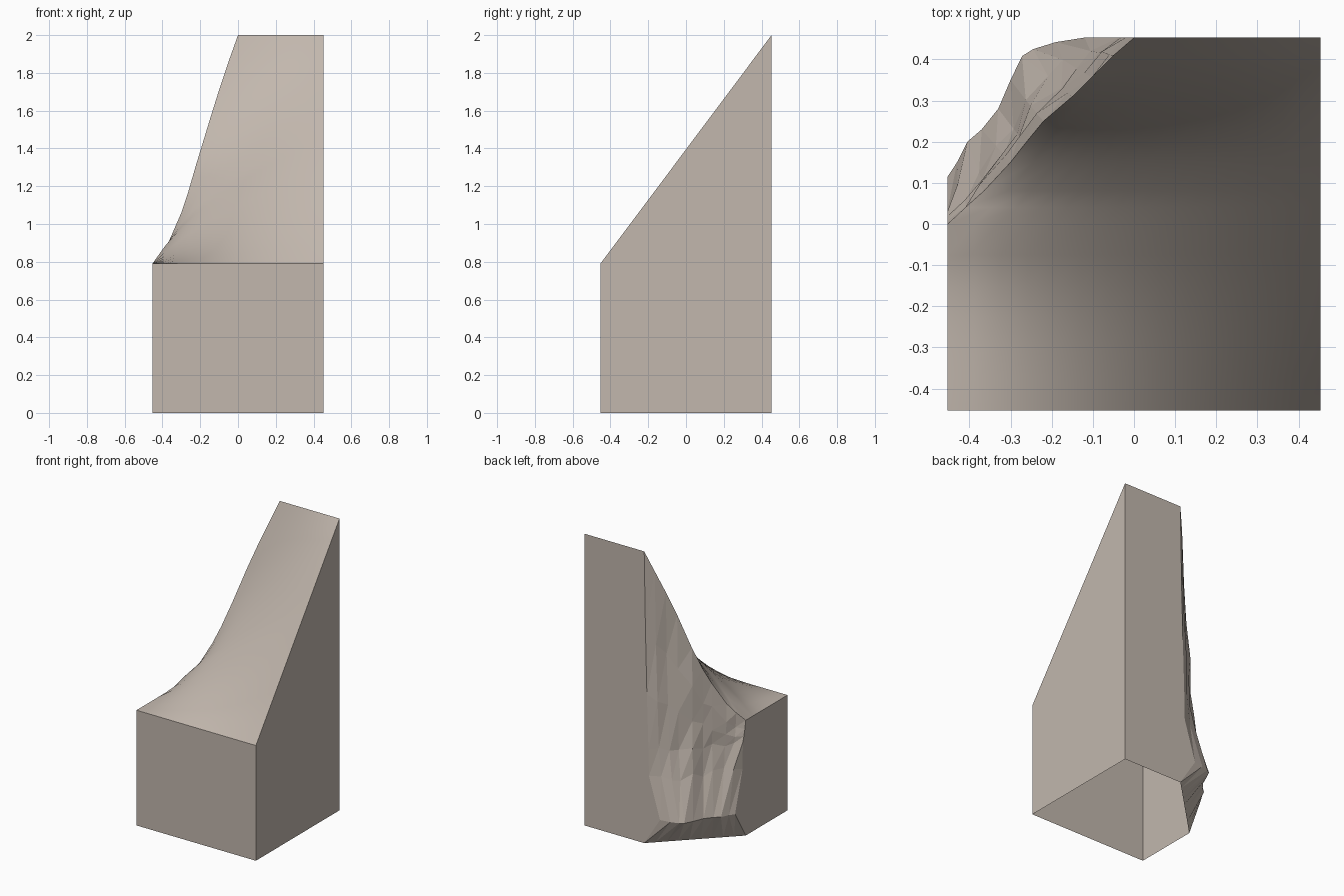
import bpy, bmesh, random
from mathutils import Vector

if "Cube" in bpy.data.objects:
    bpy.data.objects.remove(bpy.data.objects["Cube"])

random.seed(4)
E = 0.453          # half width of the block
LOW, HIGH = 0.79, 2.0
N = 14             # columns across the slope

# Upper rim of the cliff, left to back
rim = [Vector(p) for p in [
    (-E, 0, .79), (-.41, .04, .845), (-.365, .08, .91), (-.3, .15, 1.06),
    (-.265, .195, 1.165), (-.22, .25, 1.32), (-.15, .31, 1.55),
    (-.1, .36, 1.71), (-.05, .41, 1.86), (0, E, 2)]]
# Outline of the bulge near the foot of the cliff
bulge = [(-E, .115), (-.43, .15), (-.405, .2), (-.37, .23), (-.33, .28),
         (-.3, .35), (-.272, .408), (-.245, .425), (-.19, .442), (-.12, E)]

bm = bmesh.new()

# Smooth slope: rows run from the left border (or rim) to the right edge
left = [Vector((-E, -E + E * i / 6, LOW)) for i in range(6)] + rim
slope = []
for p in left:
    ramp = LOW + (HIGH - LOW) * (p.y + E) / (2 * E)
    row = []
    for j in range(N + 1):
        u = j / N
        s = u * u * (3 - 2 * u)
        row.append(bm.verts.new((p.x + (E - p.x) * u, p.y, p.z + (ramp - p.z) * s)))
    slope.append(row)
# Relax the inner heights so the slope flows evenly between its borders
for _ in range(30):
    new = {}
    for i in range(1, len(slope) - 1):
        for j in range(1, N):
            v = slope[i][j]
            near = (slope[i - 1][j], slope[i + 1][j], slope[i][j - 1], slope[i][j + 1])
            w = [1 / (n.co.xy - v.co.xy).length for n in near]
            new[v] = sum(n.co.z * k for n, k in zip(near, w)) / sum(w)
    for v, z in new.items():
        v.co.z = z
for a, b in zip(slope, slope[1:]):
    for j in range(N):
        bm.faces.new((a[j], a[j + 1], b[j + 1], b[j])).smooth = True

# Rough cliff: each column drops from the rim, over the bulge, to the foot
cols = []
for i, (p, q) in enumerate(zip(rim, bulge)):
    inner = 0 < i < len(rim) - 1
    top = p.z
    levels = [(.65 + (top - .65) * .6, .08), (.65 + (top - .65) * .28, .17),
              (.65, .27), (.47, .42 if inner else .3), (.19, 1)]
    col = [slope[6 + i][0]]
    for z, k in levels:
        v = Vector((p.x + (q[0] - p.x) * k, p.y + (q[1] - p.y) * k, z))
        if inner and k < 1:
            d = random.uniform(-.01, .012)
            v += Vector((-d, d, random.uniform(-.025, .025)))
        col.append(bm.verts.new(v))
    t = i / (len(rim) - 1)
    col.append(bm.verts.new((-E + E * t, E * t, 0)))
    cols.append(col)
for a, b in zip(cols, cols[1:]):
    for k in range(len(a) - 1):
        bm.faces.new((a[k], b[k], b[k + 1]))
        bm.faces.new((a[k], b[k + 1], a[k + 1]))

# Flat walls; the underside stays open
fl, fr, br = [bm.verts.new(c) for c in ((-E, -E, 0), (E, -E, 0), (E, E, 0))]
bm.faces.new([fl, fr] + slope[0][::-1])                            # front
bm.faces.new([fr, br] + [r[-1] for r in slope][::-1])              # right
bm.faces.new([br] + slope[-1][:0:-1] + cols[-1])                   # back
bm.faces.new([fl] + [r[0] for r in slope[:6]] + cols[0])           # left
bmesh.ops.recalc_face_normals(bm, faces=bm.faces[:])
bm.normal_update()
if slope[3][5].normal.z < 0:
    bmesh.ops.reverse_faces(bm, faces=bm.faces[:])
for e in bm.edges:
    e.smooth = all(f.smooth for f in e.link_faces)

mesh = bpy.data.meshes.new("cliff_ramp_block")
bm.to_mesh(mesh)
bm.free()
stone = bpy.data.materials.new("warm grey stone")
stone.diffuse_color = (.54, .475, .42, 1)
stone.use_nodes = True
stone.node_tree.nodes["Principled BSDF"].inputs["Base Color"].default_value = stone.diffuse_color
mesh.materials.append(stone)
bpy.context.collection.objects.link(bpy.data.objects.new("cliff_ramp_block", mesh))
